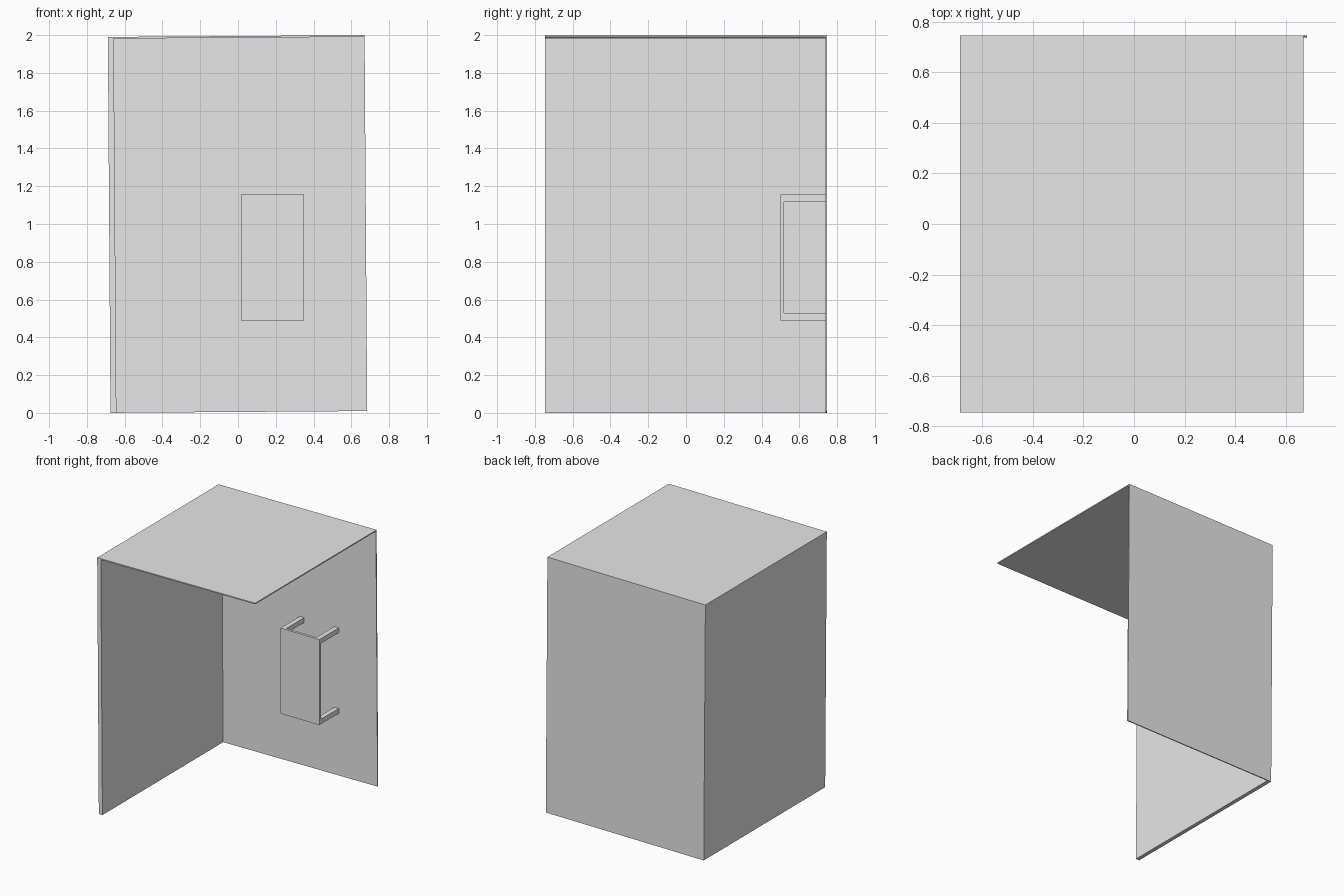
import bpy, bmesh
from mathutils import Matrix, Vector

cube = bpy.data.objects.get("Cube")
if cube:
    bpy.data.objects.remove(cube, do_unlink=True)

grey = bpy.data.materials.new("light grey")
grey.use_nodes = True
grey.diffuse_color = (0.8, 0.8, 0.8, 1)
grey.node_tree.nodes["Principled BSDF"].inputs["Base Color"].default_value = (0.8, 0.8, 0.8, 1)

# The panels lean very slightly sideways about the middle of the cabinet
pivot = Matrix.Translation((0, 0, 1))
LEAN = pivot @ Matrix.Rotation(-0.007, 4, 'Y') @ pivot.inverted()


def box(name, low, high, matrix=Matrix()):
    """Add a box between two opposite corners."""
    low, high = Vector(low), Vector(high)
    bm = bmesh.new()
    bmesh.ops.create_cube(bm, size=1)
    bmesh.ops.scale(bm, vec=high - low, verts=bm.verts)
    bmesh.ops.translate(bm, vec=(low + high) / 2, verts=bm.verts)
    bm.transform(matrix)
    mesh = bpy.data.meshes.new(name)
    bm.to_mesh(mesh)
    bm.free()
    mesh.materials.append(grey)
    obj = bpy.data.objects.new(name, mesh)
    bpy.context.collection.objects.link(obj)
    return obj


LEFT, RIGHT, FRONT, BACK = -0.682, 0.677, -0.746, 0.746
BOTTOM, TOP = 0.005, 1.995
INNER_BACK, UNDERSIDE = 0.738, 1.986

# Cabinet panels, open at the front, the bottom and one side
box("top_panel", (LEFT, FRONT, UNDERSIDE), (RIGHT, BACK, TOP), LEAN)
box("back_panel", (LEFT, INNER_BACK, BOTTOM), (RIGHT, BACK, UNDERSIDE), LEAN)
box("side_panel", (LEFT, FRONT, BOTTOM), (LEFT + 0.031, INNER_BACK, UNDERSIDE), LEAN)

# Plate held off the back panel by a rod at each corner
X0, X1, Z0, Z1 = 0.015, 0.35, 0.49, 1.155
ROD = 0.038
box("mounting_plate", (X0, 0.50, Z0), (X1, 0.52, Z1))
for side, x in (("right", X0), ("left", X1 - ROD)):
    for level, z in (("lower", Z0), ("upper", Z1 - ROD)):
        box(f"{level}_{side}_rod", (x, 0.52, z), (x + ROD, INNER_BACK, z + ROD))
